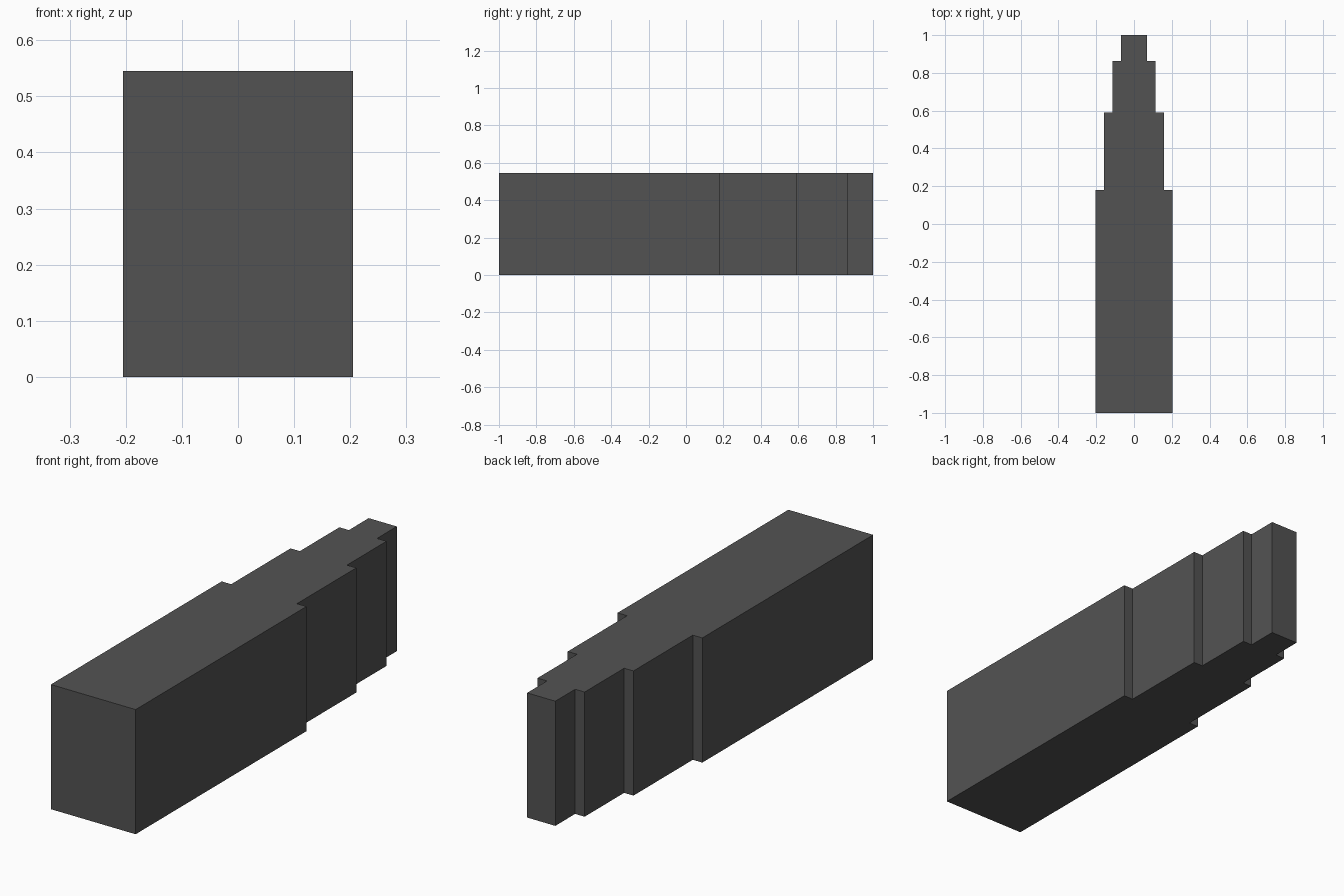
import bpy
import bmesh

cube = bpy.data.objects.get("Cube")
if cube:
    bpy.data.objects.remove(cube, do_unlink=True)

HEIGHT = 0.545
# Half width of each section and the y where it ends, from front to back
FRONT_Y = -1.0
STEPS = [(0.205, 0.18), (0.159, 0.59), (0.114, 0.863), (0.068, 1.0)]

# Dark grey material
grey = bpy.data.materials.new("dark grey")
grey.use_nodes = True
color = (0.086, 0.086, 0.086, 1.0)
grey.diffuse_color = color
grey.node_tree.nodes["Principled BSDF"].inputs["Base Color"].default_value = color

# Right-hand half of the stepped outline, then mirrored for the left
right = []
y = FRONT_Y
for half_width, end_y in STEPS:
    right += [(half_width, y), (half_width, end_y)]
    y = end_y
outline = right + [(-px, py) for px, py in reversed(right)]

# Stepped block: outline extruded upwards
bm = bmesh.new()
base = bm.faces.new([bm.verts.new((px, py, 0)) for px, py in outline])
extruded = bmesh.ops.extrude_face_region(bm, geom=[base], use_keep_orig=True)
top_verts = [v for v in extruded["geom"] if isinstance(v, bmesh.types.BMVert)]
bmesh.ops.translate(bm, verts=top_verts, vec=(0, 0, HEIGHT))
bmesh.ops.recalc_face_normals(bm, faces=bm.faces)

mesh = bpy.data.meshes.new("stepped_block")
bm.to_mesh(mesh)
bm.free()
mesh.materials.append(grey)
block = bpy.data.objects.new("stepped_block", mesh)
bpy.context.collection.objects.link(block)
